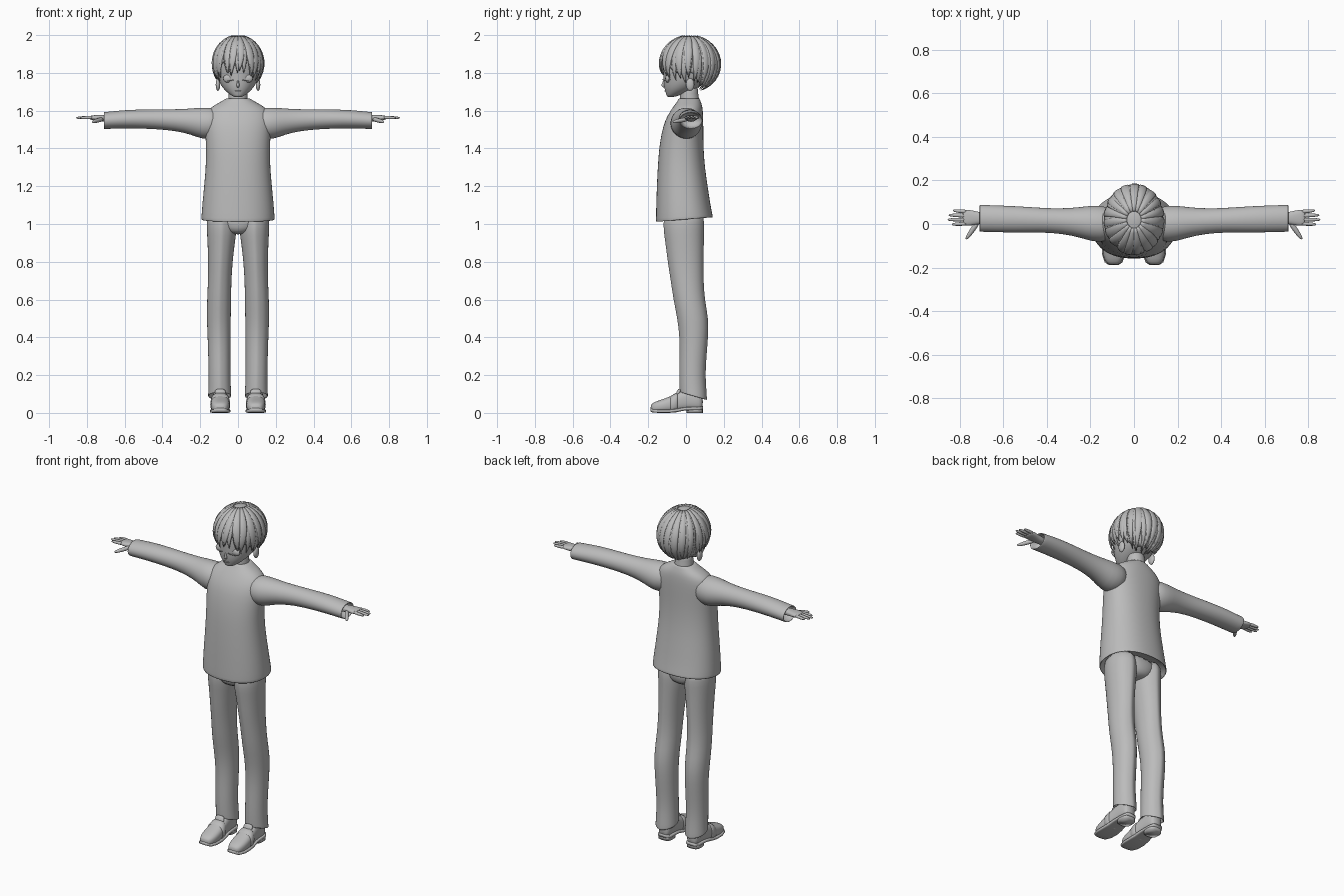
import bpy
import bmesh
import math
import random
from mathutils import Vector, Matrix

random.seed(4)
if "Cube" in bpy.data.objects:
    bpy.data.objects.remove(bpy.data.objects["Cube"], do_unlink=True)

grey = bpy.data.materials.new("plain_grey")
grey.use_nodes = True
grey.diffuse_color = (0.5, 0.5, 0.5, 1)
grey.node_tree.nodes["Principled BSDF"].inputs["Base Color"].default_value = (0.5, 0.5, 0.5, 1)


def finish(name, bm, mirror=False, subsurf=0, solid=0):
    bmesh.ops.recalc_face_normals(bm, faces=bm.faces[:])
    for f in bm.faces:
        f.smooth = True
    mesh = bpy.data.meshes.new(name)
    bm.to_mesh(mesh)
    bm.free()
    mesh.materials.append(grey)
    obj = bpy.data.objects.new(name, mesh)
    bpy.context.collection.objects.link(obj)
    if solid:
        obj.modifiers.new("thickness", "SOLIDIFY").thickness = solid
    if mirror:
        obj.modifiers.new("mirror", "MIRROR").use_mirror_merge = False
    if subsurf:
        m = obj.modifiers.new("smooth", "SUBSURF")
        m.levels = m.render_levels = subsurf
    return obj


def skin(bm, rows, caps=(True, True)):
    """Bridge closed loops of points into a surface."""
    loops = [[bm.verts.new(p) for p in row] for row in rows]
    n = len(loops[0])
    for a, b in zip(loops, loops[1:]):
        for i in range(n):
            j = (i + 1) % n
            bm.faces.new((a[i], a[j], b[j], b[i]))
    if caps[0]:
        bm.faces.new(loops[0][::-1])
    if caps[1]:
        bm.faces.new(loops[-1])


def ring(c, u, v, n=24, e=2.0, ridge=0.0):
    """Superellipse loop; ridge pushes out the two points along v."""
    pts = []
    for i in range(n):
        a = math.tau * i / n
        x, y = math.cos(a), math.sin(a)
        x = math.copysign(abs(x) ** (2 / e), x) if abs(x) > 1e-6 else 0
        y = math.copysign(abs(y) ** (2 / e), y) if abs(y) > 1e-6 else 0
        if abs(y) > 0.999:
            y *= 1 + ridge
        pts.append(Vector(c) + Vector(u) * x + Vector(v) * y)
    return pts


def z_ring(z, cx, cy, rx, ry, tilt=0, **kw):
    return ring((cx, cy, z), (rx, 0, 0), (0, ry, tilt), **kw)


def x_ring(x, cy, cz, ry, rz, **kw):
    return ring((x, cy, cz), (0, ry, 0), (0, 0, rz), **kw)


def loft(name, rows, **kw):
    bm = bmesh.new()
    skin(bm, rows)
    return finish(name, bm, **kw)


def ellipsoid(name, c, r, **kw):
    bm = bmesh.new()
    bmesh.ops.create_uvsphere(bm, u_segments=20, v_segments=12, radius=1,
                              matrix=Matrix.Translation(c) @ Matrix.Diagonal((*r, 1)))
    return finish(name, bm, **kw)


def digit(name, a, b, r):
    """Tapered finger between two points with a rounded tip."""
    a, b = Vector(a), Vector(b)
    d = (b - a).normalized()
    side = d.cross(Vector((0, 0, 1))).normalized()
    up = side.cross(d)
    rows = [ring(a.lerp(b, t), side * r * k, up * r * k, n=8)
            for t, k in ((0, 1), (0.4, 1), (0.75, 0.85), (0.93, 0.6), (1, 0.25))]
    return loft(name, rows, mirror=True, subsurf=1)


# Sweater body: hem turned inward, then hips to collar
body = [(1.08, -.01, .17, .13), (1.024, -.008, .188, .144), (1.022, -.008, .194, .151),
        (1.03, -.009, .195, .151), (1.10, -.014, .19, .144), (1.2, -.02, .18, .135),
        (1.3, -.025, .171, .125), (1.4, -.025, .169, .118), (1.48, -.019, .174, .111),
        (1.55, -.010, .178, .102), (1.60, .004, .165, .086), (1.63, .012, .125, .073),
        (1.65, .016, .085, .061), (1.668, .017, .06, .054), (1.66, .017, .05, .046)]
loft("sweater_body", [z_ring(z, 0, cy, rx, ry, 0.012 if z < 1.09 else 0, n=32, e=2.25)
                      for z, cy, rx, ry in body], subsurf=1)

# Sleeves with open cuffs
sleeve = [(.08, .0, 1.54, .07, .07), (.16, .0, 1.53, .088, .088), (.22, .005, 1.538, .077, .077),
          (.28, .01, 1.546, .064, .063), (.38, .016, 1.553, .055, .054), (.5, .02, 1.556, .06, .051),
          (.6, .023, 1.555, .062, .049), (.70, .026, 1.548, .062, .045), (.71, .026, 1.548, .062, .045),
          (.711, .026, 1.548, .057, .041), (.65, .026, 1.55, .05, .036)]
loft("sleeves", [x_ring(*s) for s in sleeve], mirror=True, subsurf=1)

# Hands
palm = [(.66, .026, 1.558, .026, .02), (.71, .027, 1.56, .027, .018), (.735, .028, 1.562, .034, .016),
        (.77, .029, 1.563, .038, .013), (.788, .029, 1.563, .035, .009)]
loft("palms", [x_ring(*p, n=16, e=2.4) for p in palm], mirror=True, subsurf=1)
for name, y0, y1, tip in (("index_fingers", .002, -.002, .838), ("middle_fingers", .02, .02, .857),
                          ("ring_fingers", .038, .041, .852), ("little_fingers", .056, .062, .832)):
    digit(name, (.765, y0, 1.564), (tip, y1, 1.562), .0098)
digit("thumbs", (.715, .012, 1.556), (.772, -.07, 1.54), .013)

# Trousers: creased legs plus a seat joining them
leg = [(1.08, .09, -.01, .072, .098), (1.0, .087, -.012, .08, .106), (.94, .087, -.01, .077, .102),
       (.88, .09, -.006, .071, .097), (.8, .093, -.002, .065, .092), (.7, .097, .006, .062, .084),
       (.6, .10, .016, .064, .080), (.5, .102, .037, .064, .080), (.4, .10, .042, .061, .073),
       (.3, .099, .037, .059, .069), (.2, .098, .033, .058, .067), (.12, .097, .037, .060, .069),
       (.092, .097, .039, .062, .070), (.088, .097, .039, .061, .069), (.09, .097, .039, .055, .062),
       (.14, .097, .036, .05, .055)]
loft("trouser_legs", [z_ring(z, cx, cy, rx, ry, -.02 if z < .11 else 0, ridge=.06)
                      for z, cx, cy, rx, ry in leg], mirror=True, subsurf=1)
loft("trouser_seat", [z_ring(z, 0, -.011, rx, ry, e=2.3) for z, rx, ry in
                      ((.945, .03, .06), (.96, .08, .092), (1.0, .13, .104), (1.08, .15, .1))], subsurf=1)

# Shoes: upper, sole and strap share the same stations along y
SHOE_X = .094
shoe = [(-.188, .02, .008, .04), (-.176, .038, .002, .054), (-.14, .050, 0, .068), (-.09, .051, 0, .084),
        (-.05, .047, .004, .104), (-.01, .042, .012, .125), (.03, .040, .014, .125),
        (.07, .038, .014, .115), (.09, .027, .018, .10)]


def y_ring(y, rx, z0, z1, e=2.6, grow=1.0):
    h = (z1 - z0) / 2
    return ring((SHOE_X, y, z0 + h), (rx * grow, 0, 0), (0, 0, h * grow), n=20, e=e)


loft("shoe_uppers", [y_ring(*s) for s in shoe], mirror=True, subsurf=1)
loft("shoe_soles", [y_ring(y, rx + .003, z0, z0 + .018, 5) for y, rx, z0, z1 in shoe], mirror=True)
loft("shoe_heels", [z_ring(z, SHOE_X, .046, .041, .043, n=20, e=3) for z in (0, .026)], mirror=True)
loft("shoe_straps", [y_ring(y, rx, z0, z1, 2.6, g) for y, rx, z0, z1, g in
                     ((-.082, .050, .004, .087, 1.0), (-.08, .050, .004, .088, 1.06),
                      (-.05, .047, .006, .104, 1.06), (-.046, .047, .006, .106, 1.0))], mirror=True)
loft("shoe_tongues", [z_ring(z, SHOE_X, y, .03, .01, -.004, n=12) for z, y in
                      ((.08, -.05), (.105, -.042), (.128, -.03))], mirror=True, subsurf=1)

# Neck and head
loft("neck", [z_ring(z, 0, cy, r, r * .98) for z, cy, r in
              ((1.62, .02, .058), (1.665, .018, .052), (1.69, .016, .049), (1.74, .015, .05))], subsurf=1)
skull = [(1.672, -.082, .016, .014), (1.678, -.072, .032, .031), (1.695, -.052, .056, .055),
         (1.72, -.027, .082, .09), (1.76, .005, .106, .124), (1.80, .015, .116, .137),
         (1.86, .02, .12, .145), (1.92, .02, .10, .123), (1.965, .02, .06, .08)]
loft("head", [z_ring(z, 0, cy, rx, ry) for z, cy, rx, ry in skull], subsurf=1)
ellipsoid("ears", (.106, .022, 1.738), (.012, .022, .033), mirror=True)
loft("nose", [z_ring(z, 0, y, rx, ry, n=10) for z, y, rx, ry in
              ((1.722, -.114, .006, .006), (1.732, -.119, .009, .014), (1.742, -.117, .007, .012),
               (1.765, -.113, .004, .006))], subsurf=1)
ellipsoid("eyelids", (.05, -.097, 1.77), (.029, .013, .022), mirror=True)


def face_line(name, xs, z_of, y_of, r, mirror):
    rows = [ring((x, y_of(x), z_of(x)), (0, r, 0), (0, 0, r), n=6) for x in xs]
    return loft(name, rows, mirror=mirror)


face_line("eyelashes", [.02 + .06 * i / 10 for i in range(11)],
          lambda x: 1.758 + 8 * (x - .05) ** 2,
          lambda x: .001 - .126 * math.sqrt(1 - (x / .107) ** 2), .0025, True)
face_line("lips", [-.016 + .032 * i / 8 for i in range(9)],
          lambda x: 1.704, lambda x: -.112 + 12 * x * x, .0035, False)

# Hair: a shell over the skull with overlapping tapered locks
CENTRE, RAD = Vector((0, .02, 1.845)), Vector((.138, .163, .153))


def on_hair(az, polar, scale=1.0):
    s = math.sin(polar)
    d = Vector((RAD.x * s * math.sin(az), -RAD.y * s * math.cos(az), RAD.z * math.cos(polar)))
    return CENTRE + d * scale


def hairline(az):
    """Polar angle where the hair ends, from brow round to nape."""
    a = abs(math.degrees(math.remainder(az, math.tau)))
    keys = ((0, 110), (40, 113), (58, 128), (76, 124), (92, 112), (115, 140), (140, 150), (181, 152))
    for (a0, p0), (a1, p1) in zip(keys, keys[1:]):
        if a <= a1:
            return math.radians(p0 + (p1 - p0) * (a - a0) / (a1 - a0))


def shell_end(az):
    front = max(0, math.cos(az))
    return hairline(az) - math.radians(8 + 24 * front)


bm = bmesh.new()
skin(bm, [[on_hair(math.tau * i / 64, shell_end(math.tau * i / 64) * (.03 + .97 * t / 14), .97)
           for i in range(64)] for t in range(15)], (True, False))
finish("hair_shell", bm, solid=.008)


def add_lock(bm, az, width, end, sway, scale):
    start, steps, rows = math.radians(14), 12, []
    for k in range(steps + 1):
        t = k / steps
        polar = start + (end - start) * t
        a = az + sway * t * t
        p = on_hair(a, polar, scale)
        side = Vector((math.cos(a), math.sin(a), 0))
        out = (p - CENTRE).normalized()
        w = width * max(.15, math.sin(polar) ** .7) * (1 - .95 * t ** 3.5)
        rows.append(ring(p, side * w, out * .0065 * (1 - .8 * t ** 4), n=8))
    skin(bm, rows)


bm = bmesh.new()
for layer, count, scale in ((0, 24, .968), (1, 19, .985)):
    for i in range(count):
        az = math.tau * (i + .5 * layer) / count
        end = hairline(az) + math.radians(random.uniform(-5, 8) - 5 * layer)
        add_lock(bm, az, random.uniform(.020, .027), end, random.uniform(-.12, .12), scale)
finish("hair_locks", bm)
